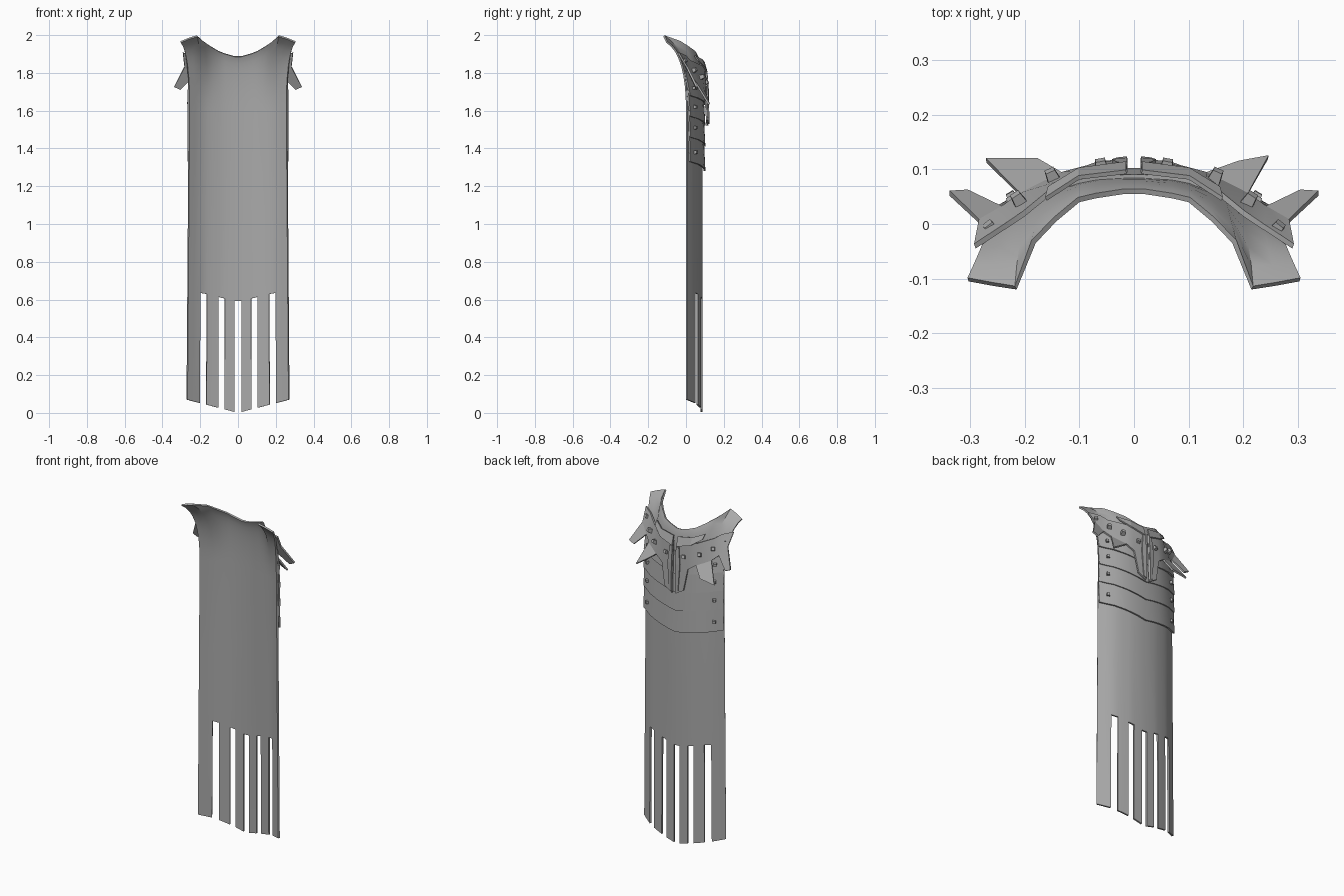
import bpy, math
from mathutils import Vector
from mathutils.bvhtree import BVHTree

if "Cube" in bpy.data.objects:
    bpy.data.objects.remove(bpy.data.objects["Cube"])

steel = bpy.data.materials.new("grey")
steel.diffuse_color = (0.4, 0.4, 0.4, 1)
steel.use_nodes = True
steel.node_tree.nodes["Principled BSDF"].inputs["Base Color"].default_value = steel.diffuse_color


def make(name, verts, faces, thick=0.0, smooth=30):
    me = bpy.data.meshes.new(name)
    me.from_pydata([tuple(v) for v in verts], [], faces)
    me.materials.append(steel)
    ob = bpy.data.objects.new(name, me)
    bpy.context.collection.objects.link(ob)
    if thick:
        m = ob.modifiers.new("thickness", "SOLIDIFY")
        m.thickness, m.offset = thick, 1
    bpy.ops.object.select_all(action='DESELECT')
    ob.select_set(True)
    bpy.context.view_layer.objects.active = ob
    if thick:
        bpy.ops.object.modifier_apply(modifier="thickness")
    if smooth:
        bpy.ops.object.shade_smooth_by_angle(angle=math.radians(smooth))
    return ob


def grid_faces(cols, rows, skip=lambda i, j: False):
    # wound so that normals face the back (+y)
    return [(j * cols + i, (j + 1) * cols + i, (j + 1) * cols + i + 1, j * cols + i + 1)
            for j in range(rows - 1) for i in range(cols - 1) if not skip(i, j)]


# Cape sheet: column x, body depth, then the collar edge point (x, y, z)
COLS = [(.0175, .078, (.0175, .055, 1.885)), (.07, .076, (.07, .047, 1.900)),
        (.103, .070, (.10, .04, 1.912)), (.135, .063, (.142, .005, 1.937)),
        (.165, .055, (.18, -.035, 1.965)), (.20, .042, (.215, -.12, 1.992)),
        (.235, .020, (.26, -.113, 1.978)), (.265, .0, (.303, -.105, 1.96))]
half = [(c, y, Vector(t)) for c, y, t in COLS]
full = [(-c, y, Vector((-t.x, t.y, t.z))) for c, y, t in reversed(half)] + half


def body(c, y, z):
    return Vector((c * (1.01 - .028 * z), y, z))


rows = [[body(c, y, .07 * abs(c) / .265) for c, y, t in full],
        [body(c, y, .588 + .25 * min(abs(c), .19)) for c, y, t in full],
        [body(c, y, 1.1) for c, y, t in full]]
for k in range(9):
    t = k / 8
    row = []
    for c, y, top in full:
        p0 = body(c, y, 1.6)
        p1 = body(c, y, 1.83 + .25 * abs(c))
        row.append(p0 * (1 - t) ** 2 + p1 * 2 * t * (1 - t) + top * t * t)
    rows.append(row)
verts = [p for r in rows for p in r]
n = len(full)
gaps = {1, 5, 7, 9, 13} - {1, 13} | {3, 11}      # slits between the six tails
gaps = {i for i in range(n - 1)
        if any(a - .001 < abs(full[i][0] + full[i + 1][0]) / 2 < b for a, b in
               ((0, .0175), (.07, .103), (.165, .2)))}
faces = grid_faces(n, len(rows), lambda i, j: j == 0 and i in gaps)
make("cape", verts, faces, .01, 40)
bvh = BVHTree.FromPolygons(verts, faces)


def on(x, z, lift):
    """Point on the back of the cape, lifted outward."""
    for k in range(12):
        hit = bvh.ray_cast(Vector((x * (1 - .01 * k), 1, z)), Vector((0, -1, 0)))[0]
        if hit:
            return Vector((x, hit.y + lift, z))
    return Vector((x, .05 + lift, z))


# Overlapping back bands, each with a shallow V and a flared lower edge
BX = [-.262, -.23, -.19, -.135, -.1, -.05, 0, .05, .1, .135, .19, .23, .262]
for k, (lo, hi) in enumerate(((1.28, 1.44), (1.41, 1.55), (1.52, 1.66), (1.63, 1.76))):
    pts = [on(x, z + .05 * abs(x) / .262, l)
           for z, l in ((lo, .016), (hi, .008)) for x in BX]
    make("back_band_%d" % (k + 1), pts, grid_faces(len(BX), 2), .009)


def rivet(name, p, normal, r=.012):
    """Small square stud."""
    q = Vector(normal).to_track_quat('Z', 'Y')
    pts = [p + q @ Vector((sx * r * s, sy * r * s, h)) for s, h in ((1, -.012), (.75, .012))
           for sx, sy in ((-1, -1), (1, -1), (1, 1), (-1, 1))]
    make(name, pts, [(3, 2, 1, 0), (4, 5, 6, 7), (0, 1, 5, 4), (1, 2, 6, 5),
                     (2, 3, 7, 6), (3, 0, 4, 7)], 0, 0)


for s, side in ((1, "right"), (-1, "left")):
    # Shoulder wing: a strip along the collar with three spikes hanging from it
    def P(x, z, lift=.026):
        p = on(x, z, lift)
        return p

    V = [P(.012, 1.67), P(.085, 1.68), P(.13, 1.71), P(.205, 1.745), P(.24, 1.775),
         Vector((.282, .0, 1.83)),
         P(.012, 1.825), P(.085, 1.83), P(.13, 1.84), P(.20, 1.865), P(.235, 1.89),
         Vector((.29, -.045, 1.905))]
    # tips of the centre tail, middle spike and outer spike
    V += [Vector(p) for p in ((.012, .108, 1.52), (.062, .106, 1.55))]
    V += [Vector(p) for p in (((.19, .108, 1.665), (.245, .118, 1.63)) if s > 0 else
                              ((.175, .112, 1.65), (.27, .112, 1.635)))]
    V += [Vector(p) for p in ((.305, .054, 1.71), (.338, .052, 1.725))]
    F = [(i, i + 6, i + 7, i + 1) for i in range(5)]
    F += [(12, 0, 1, 13), (14, 2, 3, 15), (16, 4, 5, 17)]
    fix = (lambda f: f) if s > 0 else (lambda f: tuple(reversed(f)))
    flip = lambda v: Vector((v.x * s, v.y, v.z))
    make("shoulder_wing_" + side, [flip(v) for v in V], [fix(f) for f in F], .01, 20)

    # Raised trim below the neckline
    T = [P(.014, 1.80, .036), P(.10, 1.825, .036), P(.155, 1.862, .034),
         P(.014, 1.855, .028), P(.10, 1.868, .028), P(.16, 1.89, .026)]
    make("neck_trim_" + side, [flip(v) for v in T],
         [fix(f) for f in ((0, 3, 4, 1), (1, 4, 5, 2))], .008, 0)

    # Raised ridge on the centre tail
    R = [Vector((.012, .117, 1.53)), Vector((.03, .115, 1.54)), P(.04, 1.70, .036),
         P(.03, 1.80, .036), P(.012, 1.80, .036), P(.012, 1.70, .038)]
    make("centre_ridge_" + side, [flip(v) for v in R],
         [fix(f) for f in ((0, 5, 2, 1), (5, 4, 3, 2))], .007, 0)

    # Studs along the wing and on the band ends
    for k, (x, y, z) in enumerate(((.06, .106, 1.75), (.15, .088, 1.78),
                                   (.212, .045, 1.815), (.262, -.008, 1.865))):
        rivet("wing_stud_%s_%d" % (side, k + 1), Vector((x * s, y, z)),
              (s * x * 3, 1, .3 + x))
    for k, z in enumerate((1.38, 1.51, 1.62, 1.72)):
        p = on(.222, z, .024)
        rivet("band_stud_%s_%d" % (side, k + 1), flip(p), (s * .6, 1, 0), .01)
